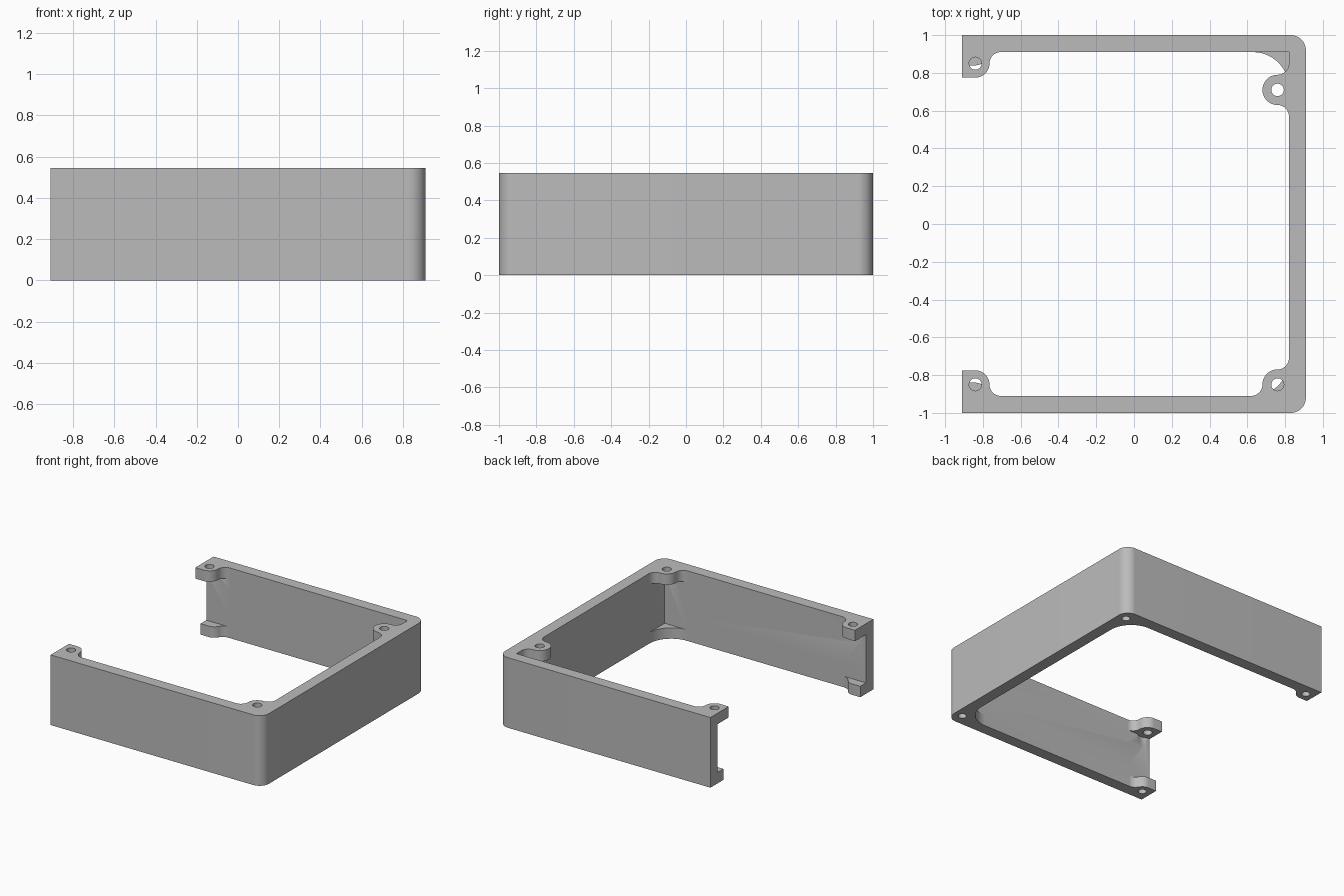
import bpy, bmesh
from math import cos, sin, radians

old = bpy.data.objects.get("Cube")
if old:
    bpy.data.objects.remove(old, do_unlink=True)

HEIGHT, LIP = 0.545, 0.085
END, INNER_X, INNER_Y = 0.91, 0.82, 0.91
UNDER = HEIGHT - LIP


def arc(x, y, r, start, stop, n=14):
    steps = [radians(start + (stop - start) * i / n) for i in range(n + 1)]
    return [(x + r * cos(a), y + r * sin(a)) for a in steps]


def mirror_y(points):
    return [(x, -y) for x, y in reversed(points)]


def prism(name, outline, z0, z1):
    bm = bmesh.new()
    face = bm.faces.new([bm.verts.new((x, y, z0)) for x, y in outline])
    grown = bmesh.ops.extrude_face_region(bm, geom=[face])["geom"]
    verts = [v for v in grown if isinstance(v, bmesh.types.BMVert)]
    bmesh.ops.translate(bm, verts=verts, vec=(0, 0, z1 - z0))
    bmesh.ops.recalc_face_normals(bm, faces=bm.faces)
    return to_object(name, bm)


def cone(name, x, y, z0, z1, r0, r1):
    bm = bmesh.new()
    bmesh.ops.create_cone(bm, cap_ends=True, segments=40, radius1=r0, radius2=r1, depth=z1 - z0)
    bmesh.ops.translate(bm, verts=bm.verts, vec=(x, y, (z0 + z1) / 2))
    return to_object(name, bm)


def to_object(name, bm):
    mesh = bpy.data.meshes.new(name)
    bm.to_mesh(mesh)
    bm.free()
    obj = bpy.data.objects.new(name, mesh)
    bpy.context.collection.objects.link(obj)
    return obj


# Solid block with two rounded corners on the closed side
side = [(-END, -1)] + arc(END - 0.08, -0.92, 0.08, -90, 0)
frame = prism("open_frame", side + mirror_y(side), 0, HEIGHT)


def cut(cutter):
    cutter.hide_render = True
    bpy.context.view_layer.objects.active = frame
    mod = frame.modifiers.new("cut", 'BOOLEAN')
    mod.operation, mod.solver, mod.object = 'DIFFERENCE', 'EXACT', cutter
    bpy.ops.object.modifier_apply(modifier=mod.name)
    bpy.data.objects.remove(cutter, do_unlink=True)


# Cavity between the upper and lower lips
cavity = [(-1.2, -INNER_Y), (INNER_X, -INNER_Y)]
cut(prism("cavity_cutter", cavity + mirror_y(cavity), LIP, UNDER))

# Upper opening, leaving screw tabs, a corner boss and a side lug
tab = [(-1.2, -0.775)] + arc(-0.84, -0.85, 0.075, 90, 0) + arc(-0.705, -0.85, 0.06, 180, 270)
corner = (arc(0.62, -0.85, 0.06, 270, 360) + arc(0.76, -0.85, 0.08, 180, 90)[1:]
          + arc(0.76, -0.71, 0.06, 270, 360)[1:])
lug = (arc(0.76, 0.57, 0.06, 0, 90) + arc(0.76, 0.71, 0.08, 270, 90, 28)[1:]
       + arc(0.76, 0.85, 0.06, 270, 360)[1:])
cut(prism("upper_cutter", tab + corner + lug + [(INNER_X, INNER_Y)] + mirror_y(tab),
          UNDER - 0.1, HEIGHT + 0.1))

# Lower opening, leaving shallow tabs and curved corner gussets
low = ([(-1.2, -0.84)] + arc(-0.84, -0.91, 0.07, 90, 30) + arc(-0.719, -0.84, 0.07, 210, 270)[1:]
       + arc(0.63, -0.72, 0.19, 270, 360))
cut(prism("lower_cutter", low + mirror_y(low), -0.1, LIP + 0.1))

# Upper screw holes with tapered clearance grooves in the walls
for x, y in ((-0.84, -0.85), (-0.84, 0.85), (0.76, -0.85), (0.76, 0.71)):
    cut(cone("hole_cutter", x, y, UNDER - 0.05, HEIGHT + 0.1, 0.033, 0.033))
    cut(cone("groove_cutter", x, y, 0.31, UNDER, 0.05, 0.075))

# Blind screw holes underneath
for x in (-0.84, 0.84):
    for y in (-0.91, 0.91):
        cut(cone("blind_hole_cutter", x, y, -0.1, 0.06, 0.03, 0.03))

# Plain grey finish
grey = bpy.data.materials.new("plain_grey")
grey.use_nodes = True
colour = (0.5, 0.5, 0.5, 1)
grey.diffuse_color = colour
grey.node_tree.nodes["Principled BSDF"].inputs["Base Color"].default_value = colour
frame.data.materials.clear()
frame.data.materials.append(grey)
for poly in frame.data.polygons:
    poly.material_index = 0

bpy.ops.object.select_all(action='DESELECT')
frame.select_set(True)
bpy.context.view_layer.objects.active = frame
bpy.ops.object.shade_smooth_by_angle(angle=radians(30))
